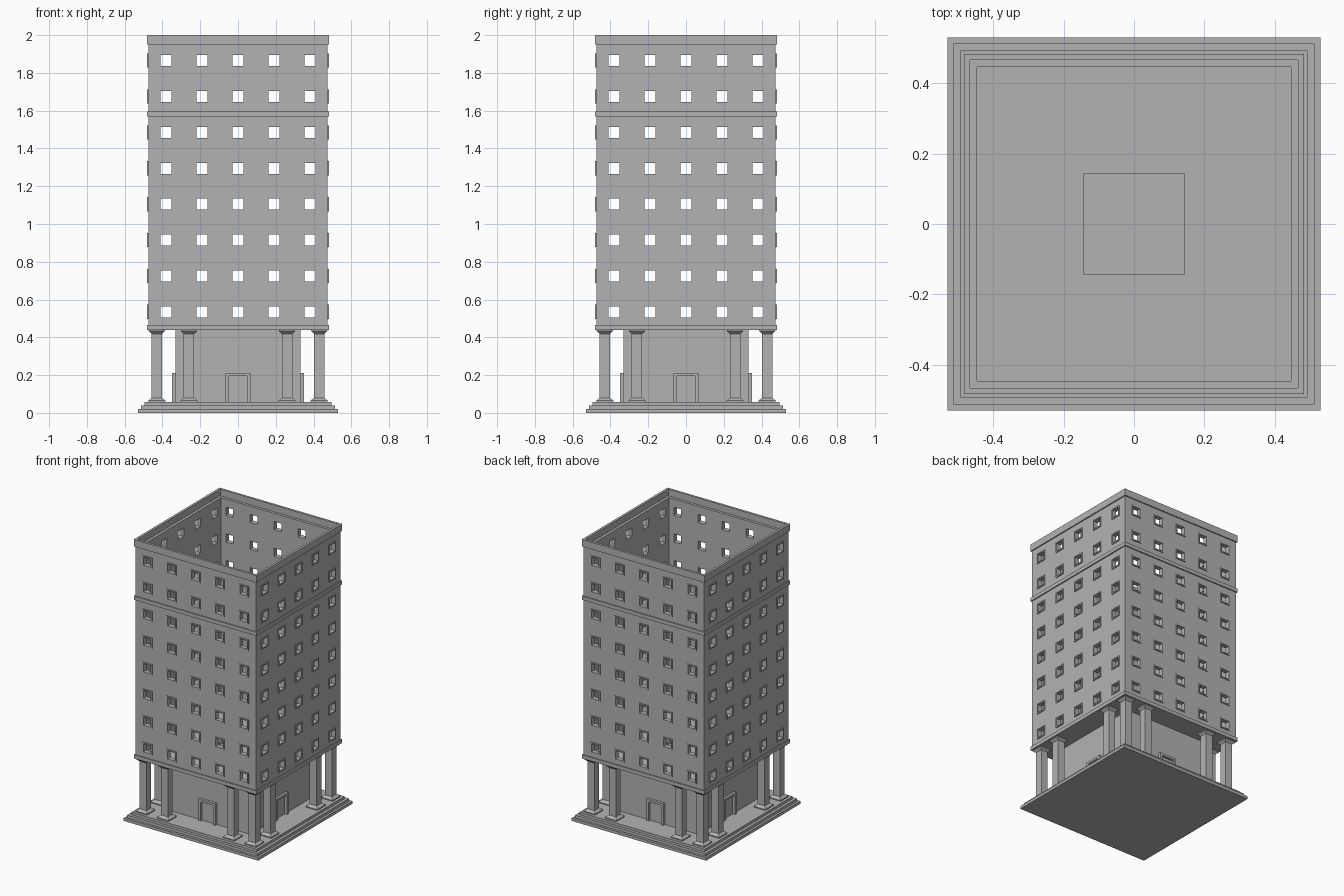
import bpy
import bmesh
import math
from mathutils import Matrix, Vector

cube = bpy.data.objects.get("Cube")
if cube:
    bpy.data.objects.remove(cube, do_unlink=True)

# One stone grey for the whole building
stone = bpy.data.materials.new("stone_grey")
stone.use_nodes = True
GREY = (0.45, 0.45, 0.45, 1)
stone.diffuse_color = GREY
stone.node_tree.nodes["Principled BSDF"].inputs["Base Color"].default_value = GREY

CORNERS = ((-1, -1), (1, -1), (1, 1), (-1, 1))
WALL = 0.475      # half width of the tower, outside
INNER = 0.447     # half width of the tower, inside
HOLE = 0.029      # half size of a window opening
COLS = [0.19 * i for i in range(-2, 3)]
ROWS = [0.535 + 0.19 * i for i in range(8)]


def to_mesh(name, bm):
    bmesh.ops.recalc_face_normals(bm, faces=bm.faces)
    mesh = bpy.data.meshes.new(name)
    bm.to_mesh(mesh)
    bm.free()
    mesh.materials.append(stone)
    return mesh


def place(name, mesh, location=(0, 0, 0), turn=0):
    obj = bpy.data.objects.new(name, mesh)
    obj.location = location
    obj.rotation_euler.z = turn
    bpy.context.collection.objects.link(obj)
    return obj


def on_four_sides(name, mesh):
    for i, side in enumerate(("front", "left", "back", "right")):
        place(f"{side}_{name}", mesh, turn=i * math.pi / 2)


def add_stack(bm, levels):
    """Square solid through (half width, height) levels."""
    loops = [[bm.verts.new((x * h, y * h, z)) for x, y in CORNERS] for h, z in levels]
    for low, high in zip(loops, loops[1:]):
        for i in range(4):
            j = (i + 1) % 4
            bm.faces.new((low[i], low[j], high[j], high[i]))
    bm.faces.new(loops[0][::-1])
    bm.faces.new(loops[-1])


def add_ring(bm, outer, inner, low, high, matrix=Matrix()):
    """Square ring with a square opening."""
    section = ((outer, low), (outer, high), (inner, high), (inner, low))
    loops = [[bm.verts.new(matrix @ Vector((x * h, y * h, z))) for x, y in CORNERS]
             for h, z in section]
    for k in range(4):
        a, b = loops[k], loops[(k + 1) % 4]
        for i in range(4):
            j = (i + 1) % 4
            bm.faces.new((a[i], a[j], b[j], b[i]))


def stack(name, levels):
    bm = bmesh.new()
    add_stack(bm, levels)
    return to_mesh(name, bm)


def ring(name, *sizes):
    bm = bmesh.new()
    add_ring(bm, *sizes)
    place(name, to_mesh(name, bm))


# Stepped base
place("lower_step", stack("lower_step", [(0.53, 0), (0.53, 0.02)]))
place("middle_step", stack("middle_step", [(0.514, 0.02), (0.514, 0.04)]))
place("upper_step", stack("upper_step", [(0.494, 0.04), (0.494, 0.058)]))

# Ground floor hall
place("hall", stack("hall", [(0.332, 0.058), (0.332, 0.44)]))

# Door surrounds
bm = bmesh.new()
outline = [(0.067, 0.058), (0.067, 0.212), (-0.067, 0.212), (-0.067, 0.058),
           (-0.05, 0.058), (-0.05, 0.19), (-0.045, 0.196),
           (0.045, 0.196), (0.05, 0.19), (0.05, 0.058)]
face = bm.faces.new([bm.verts.new((x, -0.35, z)) for x, z in outline])
made = bmesh.ops.extrude_face_region(bm, geom=[face])["geom"]
bmesh.ops.translate(bm, vec=(0, 0.02, 0),
                    verts=[v for v in made if isinstance(v, bmesh.types.BMVert)])
on_four_sides("door_surround", to_mesh("door_surround", bm))

# Columns: one at each corner and one to either side of it
column = stack("column", [(0.045, 0.058), (0.045, 0.065), (0.0275, 0.08),
                          (0.0275, 0.418), (0.043, 0.433), (0.043, 0.44)])
for sx, sy in CORNERS:
    for x, y in ((0.43, 0.43), (0.26, 0.43), (0.43, 0.26)):
        place("column", column, (sx * x, sy * y, 0))

# Floor slab with a square opening, string course and cornice
ring("floor_slab", 0.483, 0.144, 0.44, 0.466)
ring("string_course", 0.483, 0.465, 1.57, 1.596)
ring("cornice", 0.483, 0.466, 1.95, 2.0)

# Tower walls: a grid of cells without the window cells, given thickness
xs = [-WALL] + [c + s * HOLE for c in COLS for s in (-1, 1)] + [INNER]
zs = [0.466] + [r + s * HOLE for r in ROWS for s in (-1, 1)] + [1.952]
bm = bmesh.new()
grid = [[bm.verts.new((x, -WALL, z)) for x in xs] for z in zs]
for r in range(len(zs) - 1):
    for c in range(len(xs) - 1):
        if r % 2 and c % 2:
            continue
        bm.faces.new((grid[r][c], grid[r][c + 1], grid[r + 1][c + 1], grid[r + 1][c]))
made = bmesh.ops.extrude_face_region(bm, geom=bm.faces[:])["geom"]
bmesh.ops.translate(bm, vec=(0, WALL - INNER, 0),
                    verts=[v for v in made if isinstance(v, bmesh.types.BMVert)])
on_four_sides("wall", to_mesh("wall", bm))

# Raised window frames
bm = bmesh.new()
for x in COLS:
    for z in ROWS:
        spot = Matrix.Translation((x, -WALL, z)) @ Matrix.Rotation(math.pi / 2, 4, "X")
        add_ring(bm, 0.0375, HOLE, -0.004, 0.006, spot)
on_four_sides("window_frames", to_mesh("window_frames", bm))
